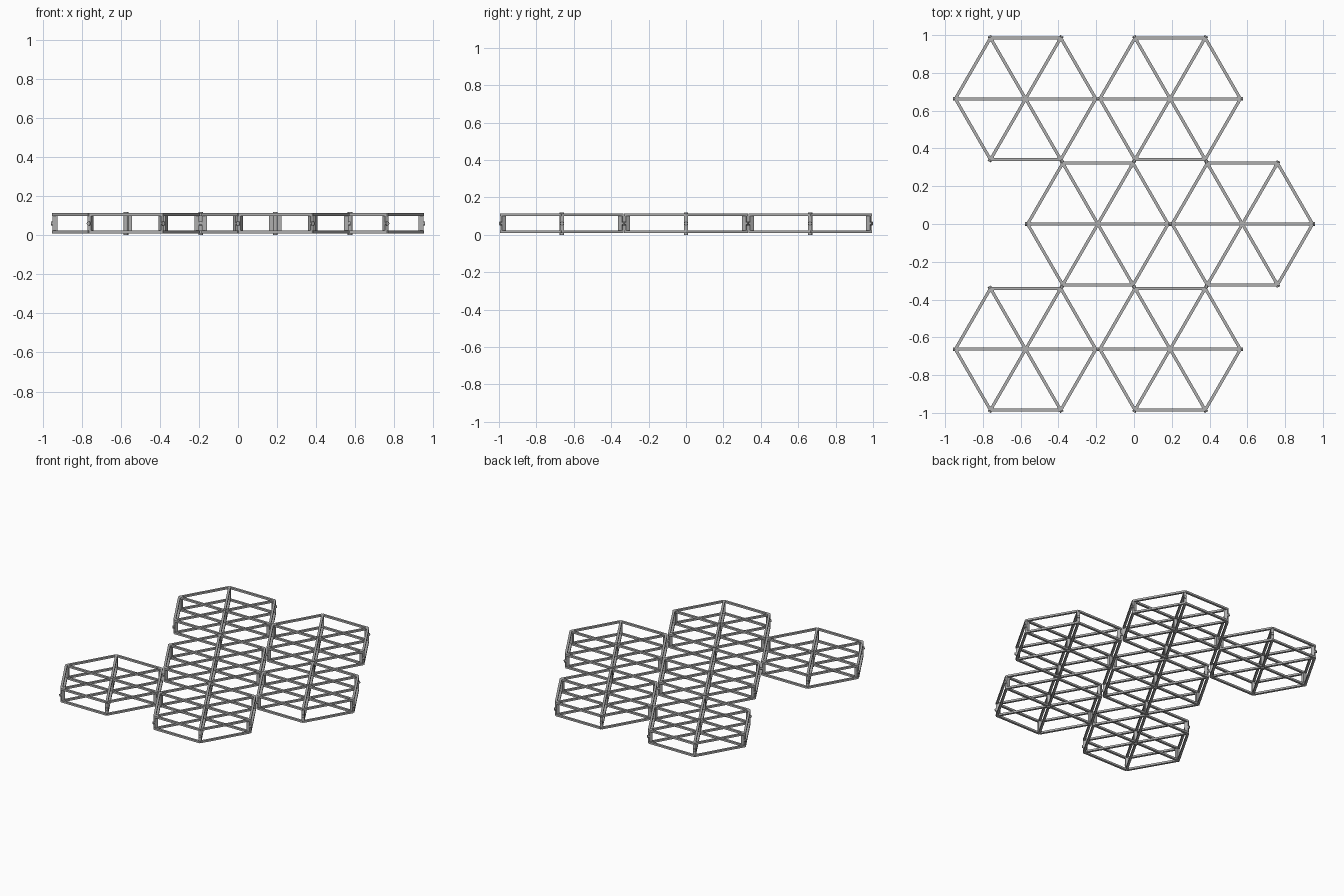
import bpy
from math import cos, sin, pi
from mathutils import Vector, Matrix

if "Cube" in bpy.data.objects:
    bpy.data.objects.remove(bpy.data.objects["Cube"], do_unlink=True)

R = 0.376                 # cell radius
LOW, HIGH, MID = 0.016, 0.106, 0.06
WIDE, THICK = 0.016, 0.014   # strut section

steel = bpy.data.materials.new("steel grey")
steel.use_nodes = True
GREY = (0.43, 0.43, 0.43, 1)
steel.diffuse_color = GREY
steel.node_tree.nodes["Principled BSDF"].inputs["Base Color"].default_value = GREY


def box(name, matrix, size):
    """Box of the given size, placed by a matrix."""
    bpy.ops.mesh.primitive_cube_add(size=1)
    ob = bpy.context.object
    ob.name = name
    ob.data.transform(matrix @ Matrix.Diagonal((*size, 1)))
    ob.data.materials.append(steel)
    return ob


def strut(name, a, b):
    """Flat bar between two points at one height."""
    d = b - a
    turn = d.to_track_quat("X", "Z").to_matrix().to_4x4()
    return box(name, Matrix.Translation((a + b) / 2) @ turn, (d.length, WIDE, THICK))


def cylinder(name, matrix, radius, depth):
    bpy.ops.mesh.primitive_cylinder_add(vertices=12, radius=radius, depth=depth)
    ob = bpy.context.object
    ob.name = name
    ob.data.transform(matrix)
    bpy.ops.object.shade_smooth_by_angle()
    ob.data.materials.append(steel)
    return ob


def corner(i, z):
    r = R - 0.004
    return Vector((r * cos(i * pi / 3), r * sin(i * pi / 3), z))


def join(name, parts):
    bpy.ops.object.select_all(action="DESELECT")
    for p in parts:
        p.select_set(True)
    bpy.context.view_layer.objects.active = parts[0]
    bpy.ops.object.join()
    parts[0].name = name
    return parts[0]


# Upper and lower lattices: rim struts and spokes
struts = []
for z in (LOW, HIGH):
    for i in range(6):
        struts.append(strut("rim", corner(i, z), corner(i + 1, z)))
        struts.append(strut("spoke", Vector((0, 0, z)), corner(i, z)))
lattice = join("lattice", struts)

# Corner posts set radially, each with a connector peg
posts, pegs = [], []
for i in range(6):
    turn = Matrix.Rotation(i * pi / 3, 4, "Z")
    posts.append(box("post", turn @ Matrix.Translation((R - 0.013, 0, MID)), (0.024, 0.02, 0.1)))
    pegs.append(cylinder("peg", turn @ Matrix.Translation((R - 0.001, 0, MID))
                         @ Matrix.Rotation(pi / 2, 4, "Y"), 0.01, 0.019))
corner_posts = join("corner_posts", posts)
connector_pegs = join("connector_pegs", pegs)

# Taller post through the middle of the cell
centre_post = cylinder("centre_post", Matrix.Translation((0, 0, 0.059)), 0.012, 0.118)

# Repeat the cell in three staggered rows
parts = [lattice, corner_posts, connector_pegs, centre_post]
ROW, STEP = 0.663, 0.765
for n, (x, y) in enumerate([(-0.75, 1), (0.25, 1), (-0.25, 0), (0.75, 0), (-0.75, -1), (0.25, -1)]):
    for part in parts:
        ob = part
        if n:
            ob = part.copy()
            bpy.context.collection.objects.link(ob)
            ob.name = f"{part.name}_{n + 1}"
        ob.location = (x * STEP, y * ROW, 0)
